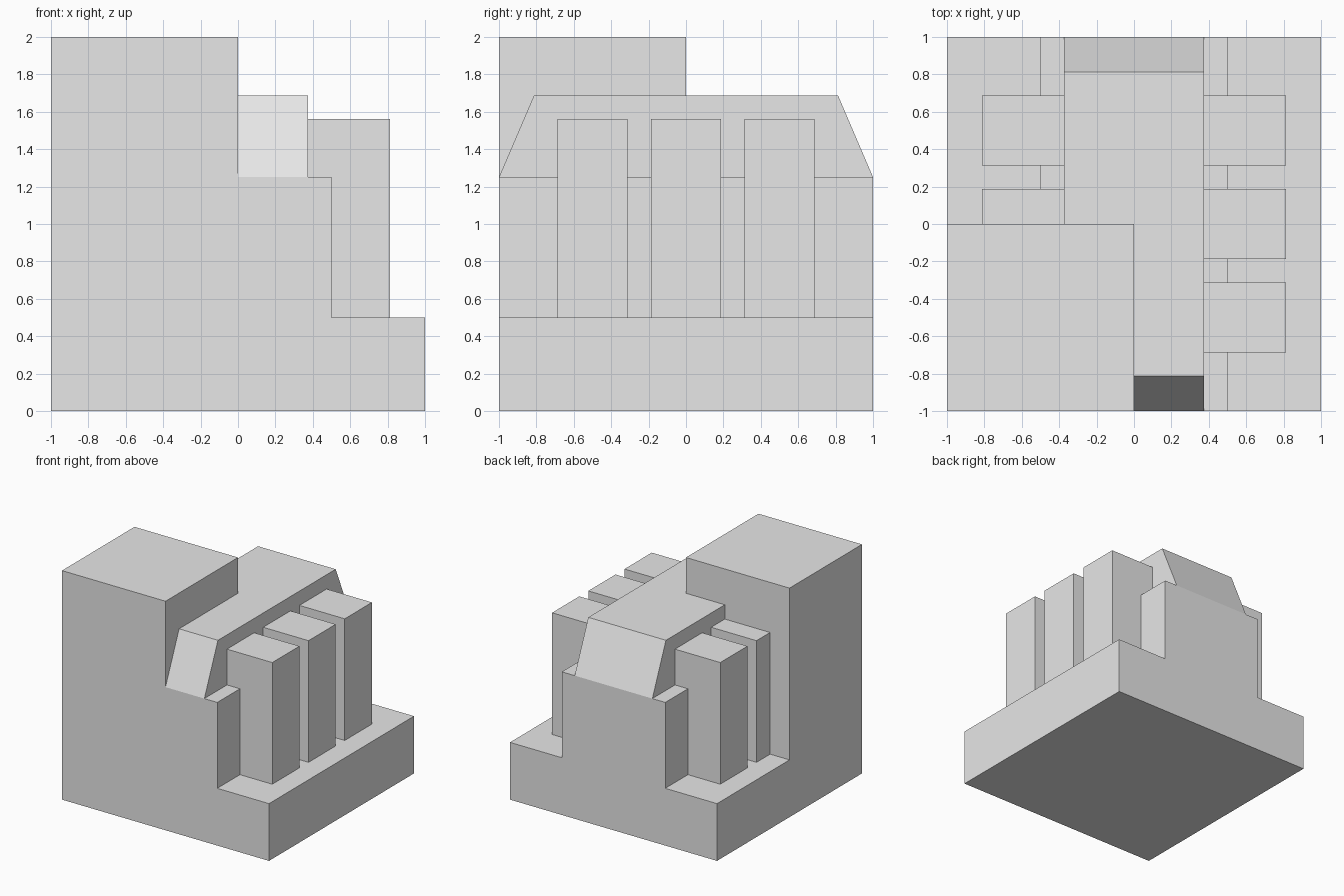
import bpy
import bmesh
from mathutils import Vector

cube = bpy.data.objects.get("Cube")
if cube:
    bpy.data.objects.remove(cube, do_unlink=True)

GREY = (0.8, 0.8, 0.8, 1.0)
grey = bpy.data.materials.new("light_grey")
grey.use_nodes = True
grey.diffuse_color = GREY
grey.node_tree.nodes["Principled BSDF"].inputs["Base Color"].default_value = GREY


def extrude(name, profile, axis, start, end):
    """Extrude a 2D outline along x (outline in y, z) or y (outline in x, z)."""
    def place(a, b, depth):
        return (depth, a, b) if axis == "x" else (a, depth, b)

    bm = bmesh.new()
    face = bm.faces.new([bm.verts.new(place(a, b, start)) for a, b in profile])
    result = bmesh.ops.extrude_face_region(bm, geom=[face])
    moved = [g for g in result["geom"] if isinstance(g, bmesh.types.BMVert)]
    bmesh.ops.translate(bm, verts=moved, vec=Vector(place(0, 0, end - start)))
    bmesh.ops.recalc_face_normals(bm, faces=bm.faces)
    mesh = bpy.data.meshes.new(name)
    bm.to_mesh(mesh)
    bm.free()
    mesh.materials.append(grey)
    obj = bpy.data.objects.new(name, mesh)
    bpy.context.collection.objects.link(obj)
    return obj


BASE_TOP, WALL_TOP, RIDGE_TOP, FIN_TOP = 0.5, 1.25, 1.6875, 1.5625
WALL, RIDGE, FIN = 0.5, 0.375, 0.8125

# Stepped right side shared by both halves of the body
steps = [(1, 0), (1, BASE_TOP), (WALL, BASE_TOP), (WALL, WALL_TOP)]

# Front half with the tall corner block, back half with a symmetric wall
extrude("front_body_with_tower", steps + [(0, WALL_TOP), (0, 2), (-1, 2), (-1, 0)],
        "y", -1, 0)
extrude("back_body", steps + [(-x, z) for x, z in reversed(steps)], "y", 0, 1)

# Central ridge with sloped ends
extrude("sloped_ridge",
        [(-1, WALL_TOP), (1, WALL_TOP), (0.8125, RIDGE_TOP), (-0.8125, RIDGE_TOP)],
        "x", -RIDGE, RIDGE)

# Row of upright fins passing through the wall
for label, y in (("front", -0.5), ("middle", 0), ("back", 0.5)):
    extrude(label + "_fin",
            [(-FIN, BASE_TOP), (FIN, BASE_TOP), (FIN, FIN_TOP), (-FIN, FIN_TOP)],
            "y", y - 0.1875, y + 0.1875)
